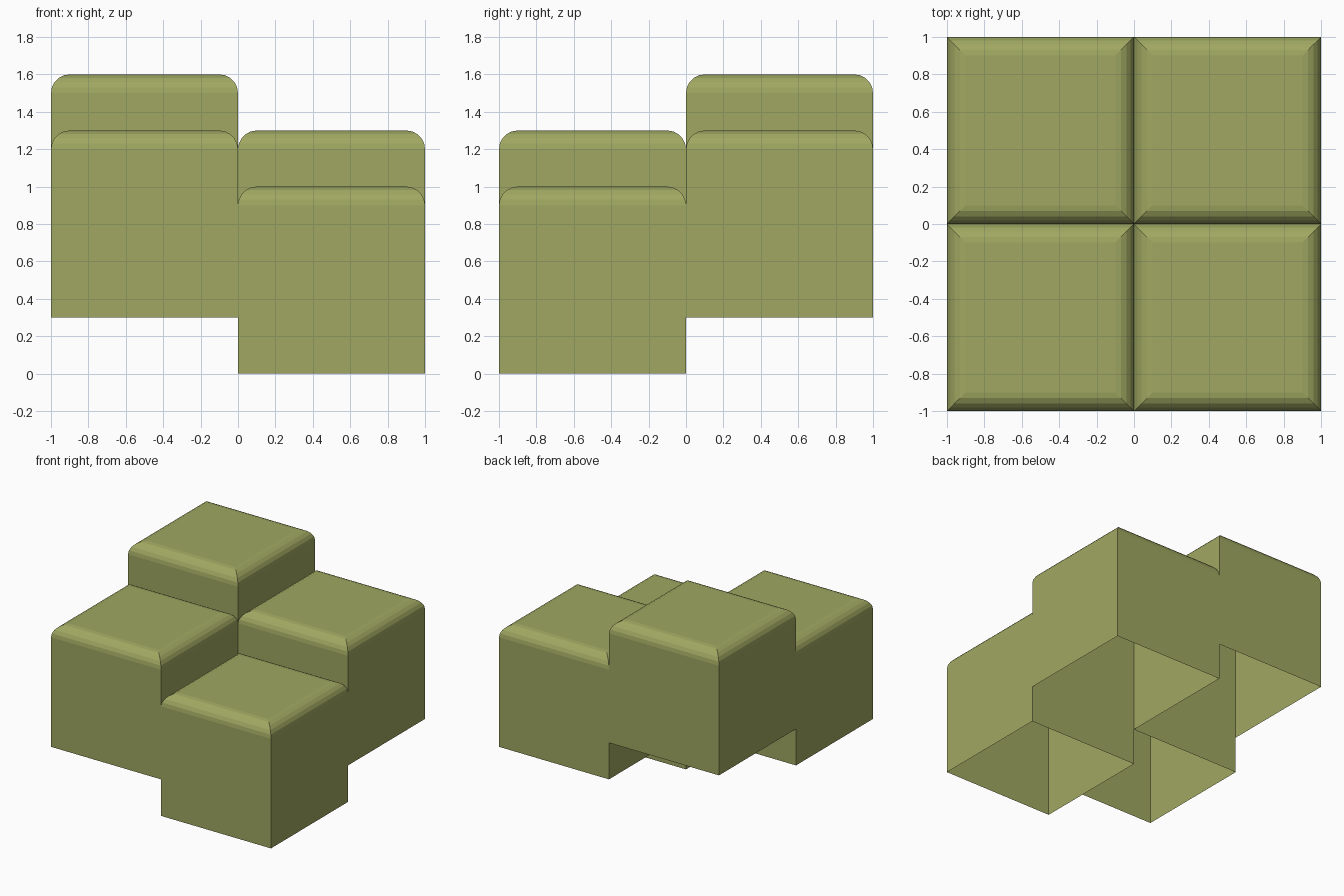
import bpy, bmesh, math

if "Cube" in bpy.data.objects:
    bpy.data.objects.remove(bpy.data.objects["Cube"])

olive = bpy.data.materials.new("olive_green")
olive.diffuse_color = (0.35, 0.39, 0.12, 1)
olive.use_nodes = True
olive.node_tree.nodes["Principled BSDF"].inputs["Base Color"].default_value = olive.diffuse_color

RADIUS, STEPS, HEIGHT = 0.1, 5, 1.0


def open_block(name, cx, cy, base):
    """Square block, open underneath, with a mitred rounded top rim."""
    # profile of (inset, height) from the bottom edge up to the flat top
    profile = [(0, base)]
    for i in range(STEPS + 1):
        a = math.pi / 2 * i / STEPS
        profile.append((RADIUS * (1 - math.cos(a)),
                        base + HEIGHT - RADIUS + RADIUS * math.sin(a)))

    bm = bmesh.new()
    rings = []
    for inset, z in profile:
        h = 0.5 - inset
        rings.append([bm.verts.new((cx + sx * h, cy + sy * h, z))
                      for sx, sy in ((-1, -1), (1, -1), (1, 1), (-1, 1))])
    for low, high in zip(rings, rings[1:]):
        for i in range(4):
            j = (i + 1) % 4
            bm.faces.new((low[i], low[j], high[j], high[i]))
    bm.faces.new(rings[-1])

    mesh = bpy.data.meshes.new(name)
    bm.to_mesh(mesh)
    bm.free()
    mesh.materials.append(olive)
    obj = bpy.data.objects.new(name, mesh)
    bpy.context.collection.objects.link(obj)


# four blocks climbing from the front right corner to the back left corner
open_block("front_right_block", 0.5, -0.5, 0.0)
open_block("front_left_block", -0.5, -0.5, 0.3)
open_block("back_right_block", 0.5, 0.5, 0.3)
open_block("back_left_block", -0.5, 0.5, 0.6)
